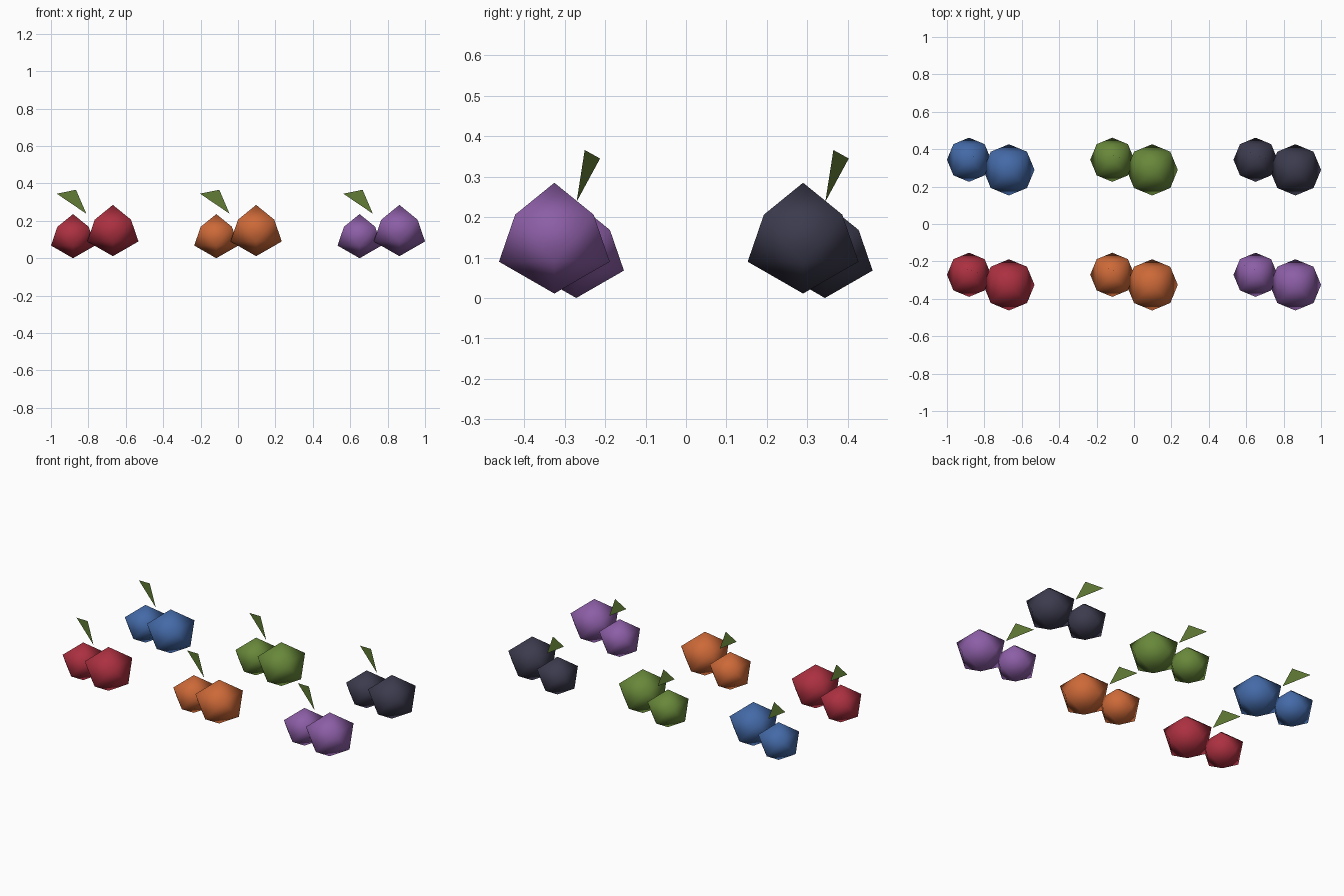
import bpy
import math
from mathutils import Vector

cube = bpy.data.objects.get("Cube")
if cube:
    bpy.data.objects.remove(cube, do_unlink=True)


def srgb(r, g, b):
    return tuple(((c / 255 + 0.055) / 1.055) ** 2.4 for c in (r, g, b)) + (1.0,)


def material(name, rgb):
    mat = bpy.data.materials.new(name)
    mat.use_nodes = True
    mat.diffuse_color = srgb(*rgb)
    bsdf = mat.node_tree.nodes["Principled BSDF"]
    bsdf.inputs["Base Color"].default_value = mat.diffuse_color
    return mat


def add_mesh(name, verts, faces, mat, smooth):
    mesh = bpy.data.meshes.new(name)
    mesh.from_pydata(verts, [], faces)
    mesh.materials.append(mat)
    for poly in mesh.polygons:
        poly.use_smooth = smooth
    obj = bpy.data.objects.new(name, mesh)
    bpy.context.collection.objects.link(obj)
    return obj


def add_berry(name, centre, radius, mat):
    """Low-poly ball: two poles and two four-point rings, twisted by an eighth turn."""
    n = 4
    verts = [Vector((0, 0, -radius))]
    for height, twist in ((-0.425, 0), (0.425, math.pi / n)):
        for i in range(n):
            a = 2 * math.pi * i / n + twist
            verts.append(Vector((math.cos(a), math.sin(a), height)) * radius)
    verts.append(Vector((0, 0, radius)))
    faces = []
    for i in range(n):
        j = (i + 1) % n
        low, low_next, up, up_next = 1 + i, 1 + j, 1 + n + i, 1 + n + j
        faces += [(0, low_next, low), (low, low_next, up),
                  (up, low_next, up_next), (up, up_next, 2 * n + 1)]
    obj = add_mesh(name, verts, faces, mat, True)
    obj.location = centre


def add_leaf(name, centre, mat):
    """Single flat triangular leaf rising from the small berry."""
    verts = [(-0.045, 0.037, 0.238), (-0.10, 0.057, 0.366), (-0.203, 0.095, 0.345)]
    obj = add_mesh(name, verts, [(0, 1, 2)], mat, False)
    obj.location = centre
    obj.data.flip_normals()


# Colours, as rows from front to back and columns from -x to +x
rows = [
    [("red", (172, 48, 64)), ("orange", (205, 105, 56)), ("purple", (140, 94, 166))],
    [("blue", (68, 106, 168)), ("green", (104, 136, 58)), ("charcoal", (60, 59, 78))],
]
leaf_green = material("leaf_green", (98, 124, 54))

# Berry pairs, each with one leaf
for r, row in enumerate(rows):
    for c, (colour, rgb) in enumerate(row):
        base = Vector(((c - 1) * 0.766, (r - 0.5) * 0.615, 0))
        mat = material(colour + "_skin", rgb)
        add_berry(colour + "_small_berry", base + Vector((-0.116, 0.036, 0.118)), 0.118, mat)
        add_berry(colour + "_large_berry", base + Vector((0.097, -0.018, 0.148)), 0.137, mat)
        add_leaf(colour + "_leaf", base, leaf_green)
